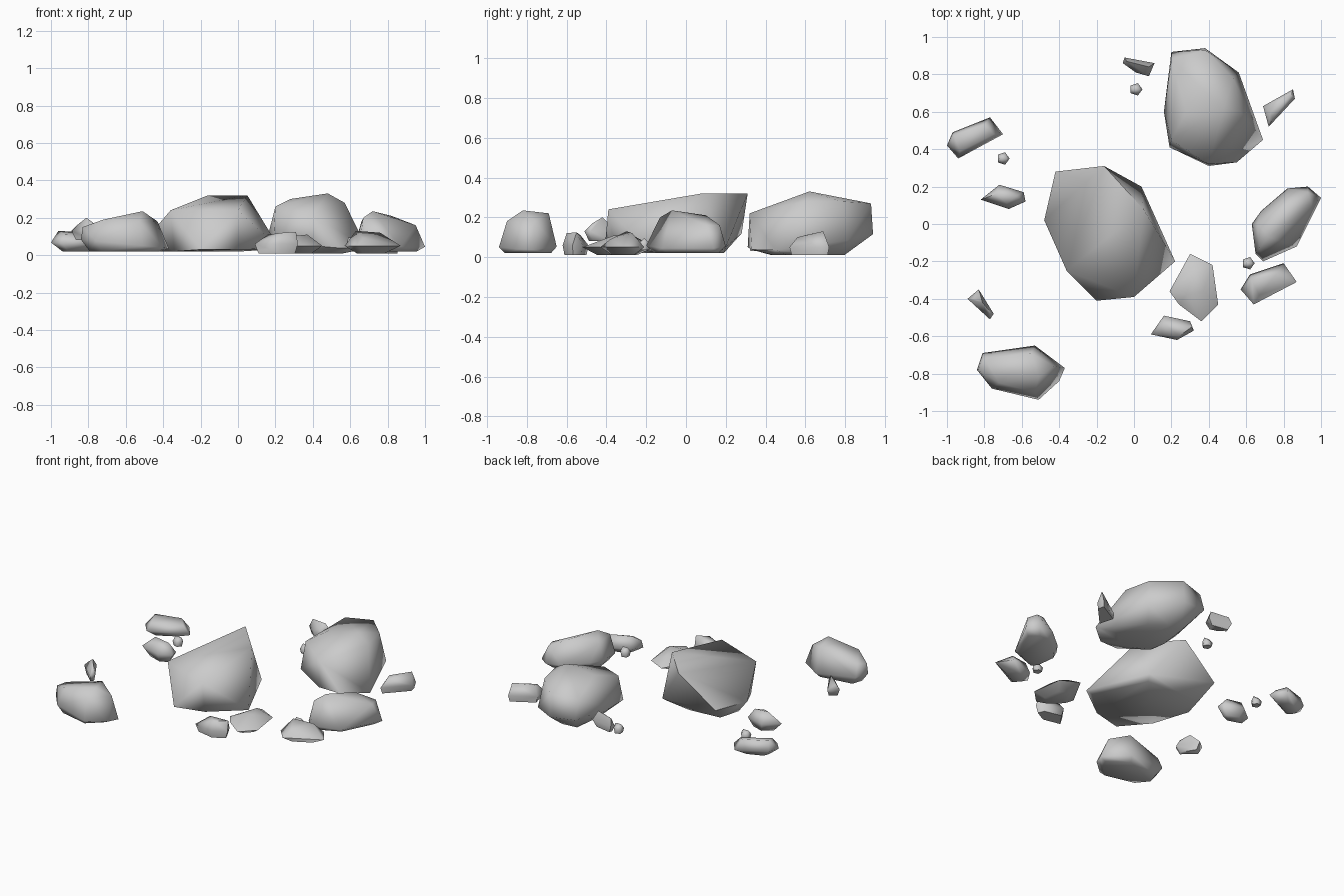
import bpy
import bmesh
import math
from mathutils import Vector

default_cube = bpy.data.objects.get("Cube")
if default_cube:
    bpy.data.objects.remove(default_cube, do_unlink=True)

# One plain stone colour
stone_grey = bpy.data.materials.new("stone_grey")
stone_grey.use_nodes = True
colour = (.6, .6, .6, 1)
stone_grey.diffuse_color = colour
stone_grey.node_tree.nodes["Principled BSDF"].inputs["Base Color"].default_value = colour


def hull_object(name, points):
    """Wrap a convex faceted stone around a handful of points."""
    mesh = bpy.data.meshes.new(name)
    bm = bmesh.new()
    for point in points:
        bm.verts.new(point)
    result = bmesh.ops.convex_hull(bm, input=bm.verts[:])
    loose = {v for v in result["geom_interior"] + result["geom_unused"]
             if isinstance(v, bmesh.types.BMVert) and not v.link_faces}
    bmesh.ops.delete(bm, geom=list(loose), context="VERTS")
    bmesh.ops.dissolve_limit(bm, angle_limit=math.radians(4), verts=bm.verts, edges=bm.edges)
    bmesh.ops.recalc_face_normals(bm, faces=bm.faces[:])
    bm.to_mesh(mesh)
    bm.free()
    mesh.materials.append(stone_grey)
    stone = bpy.data.objects.new(name, mesh)
    bpy.context.collection.objects.link(stone)
    bpy.ops.object.select_all(action="DESELECT")
    stone.select_set(True)
    bpy.context.view_layer.objects.active = stone
    bpy.ops.object.shade_smooth_by_angle(angle=math.radians(75))


def rock(name, outline, crown, base, waist, foot=.8, slope=(0, 0)):
    """Plan outline on a tilted waist, a smaller foot below and a crown on top."""
    centre = sum((Vector(p) for p in outline), Vector((0, 0))) / len(outline)
    points = list(crown)
    for corner in outline:
        offset = Vector(corner) - centre
        points.append((*corner, waist + offset.dot(Vector(slope))))
        points.append((*(centre + offset * foot), base))
    hull_object(name, points)


# Main boulder: a few big facets, with a crown that rises towards the back
main_crown = [(-.16, .31, .32), (.05, .08, .32), (0, -.39, .24), (-.36, -.25, .24)]
main_waist = [(-.42, .28, .12), (-.48, .02, .1), (.04, .2, .05), (.22, -.2, .04)]
main_foot = [(-.2, -.41, .03), (0, -.36, .03), (-.34, -.22, .02), (.17, -.2, .03),
             (-.42, .03, .02), (-.38, .17, .02), (-.16, .19, .02), (.02, .16, .02)]
hull_object("main_boulder", main_crown + main_waist + main_foot)

# Second large boulder, overhanging towards the back
rock("back_boulder",
     [(.2, .92), (.38, .94), (.56, .81), (.69, .45), (.55, .33), (.4, .31),
      (.19, .41), (.16, .6)],
     [(.4, .32, .22), (.2, .45, .26), (.48, .62, .33), (.2, .88, .26),
      (.38, .93, .27), (.57, .6, .28), (.53, .78, .28), (.28, .6, .3)],
     base=.01, waist=.08, foot=.58, slope=(-.1, .1))

# Medium boulders
rock("left_boulder",
     [(.63, 0), (.65, -.16), (.69, -.2), (.87, -.12), (1, .14), (.93, .2),
      (.82, .19), (.68, .07)],
     [(.72, -.07, .235), (.82, .1, .21), (.67, -.13, .2), (.93, .17, .16),
      (.95, .1, .16), (.66, 0, .18)],
     base=.02, waist=.06, foot=.8, slope=(-.1, .05))
rock("front_right_boulder",
     [(-.84, -.78), (-.81, -.69), (-.53, -.65), (-.37, -.77), (-.4, -.84),
      (-.51, -.94), (-.76, -.88)],
     [(-.72, -.85, .19), (-.51, -.82, .235), (-.55, -.69, .22), (-.8, -.72, .16),
      (-.43, -.76, .18), (-.53, -.9, .18), (-.83, -.78, .15)],
     base=.02, waist=.06, foot=.8, slope=(-.1, 0))

# Small stones scattered around the boulders
rock("front_stone",
     [(.3, -.16), (.42, -.22), (.45, -.43), (.36, -.52), (.24, -.43), (.19, -.36)],
     [(.32, -.25, .1), (.37, -.36, .11), (.28, -.38, .1)],
     base=.01, waist=.05, foot=.55)
rock("front_left_stone",
     [(.57, -.35), (.62, -.27), (.8, -.21), (.87, -.31), (.64, -.43)],
     [(.63, -.3, .13), (.76, -.27, .12), (.81, -.29, .08), (.67, -.38, .09)],
     base=.01, waist=.05, foot=.5)
rock("front_chip",
     [(.09, -.59), (.16, -.49), (.3, -.52), (.32, -.57), (.23, -.62)],
     [(.16, -.53, .11), (.31, -.55, .125), (.24, -.6, .12)],
     base=.01, waist=.06, foot=.85)
rock("right_stone",
     [(-1, .42), (-.97, .49), (-.77, .57), (-.7, .48), (-.94, .35)],
     [(-.96, .47, .13), (-.8, .53, .12), (-.75, .48, .1), (-.93, .39, .11)],
     base=.02, waist=.06, foot=.5, slope=(-.06, 0))
rock("right_inner_stone",
     [(-.82, .13), (-.72, .21), (-.59, .17), (-.58, .12), (-.67, .08)],
     [(-.74, .16, .15), (-.63, .15, .14), (-.68, .11, .13)],
     base=.02, waist=.08, foot=.6)
rock("back_left_chip",
     [(.69, .63), (.85, .72), (.86, .67), (.72, .52)],
     [(.74, .56, .1), (.84, .69, .13), (.73, .6, .11)],
     base=.01, waist=.05, foot=.9)

# Raised slivers
rock("back_sliver",
     [(-.05, .89), (.11, .86), (.08, .79), (.01, .81), (-.06, .86)],
     [(-.04, .87, .19), (.08, .84, .2), (.05, .81, .17)],
     base=.095, waist=.14, foot=.7)
rock("front_right_sliver",
     [(-.89, -.4), (-.83, -.35), (-.75, -.48), (-.77, -.51)],
     [(-.81, -.42, .2), (-.77, -.47, .17), (-.86, -.4, .16)],
     base=.08, waist=.13, foot=.7)

# Pebbles: little five-sided stones
for name, x, y, z in (("back_pebble", .01, .72, .055),
                      ("right_pebble", -.7, .35, .06),
                      ("left_pebble", .61, -.21, .065)):
    turns = [i * math.tau / 5 for i in range(5)]
    ring = [(x + .035 * math.cos(t), y + .035 * math.sin(t)) for t in turns]
    rock(name, ring, [(x - .02, y, z + .03), (x + .02, y, z + .03)], z - .03, z)
